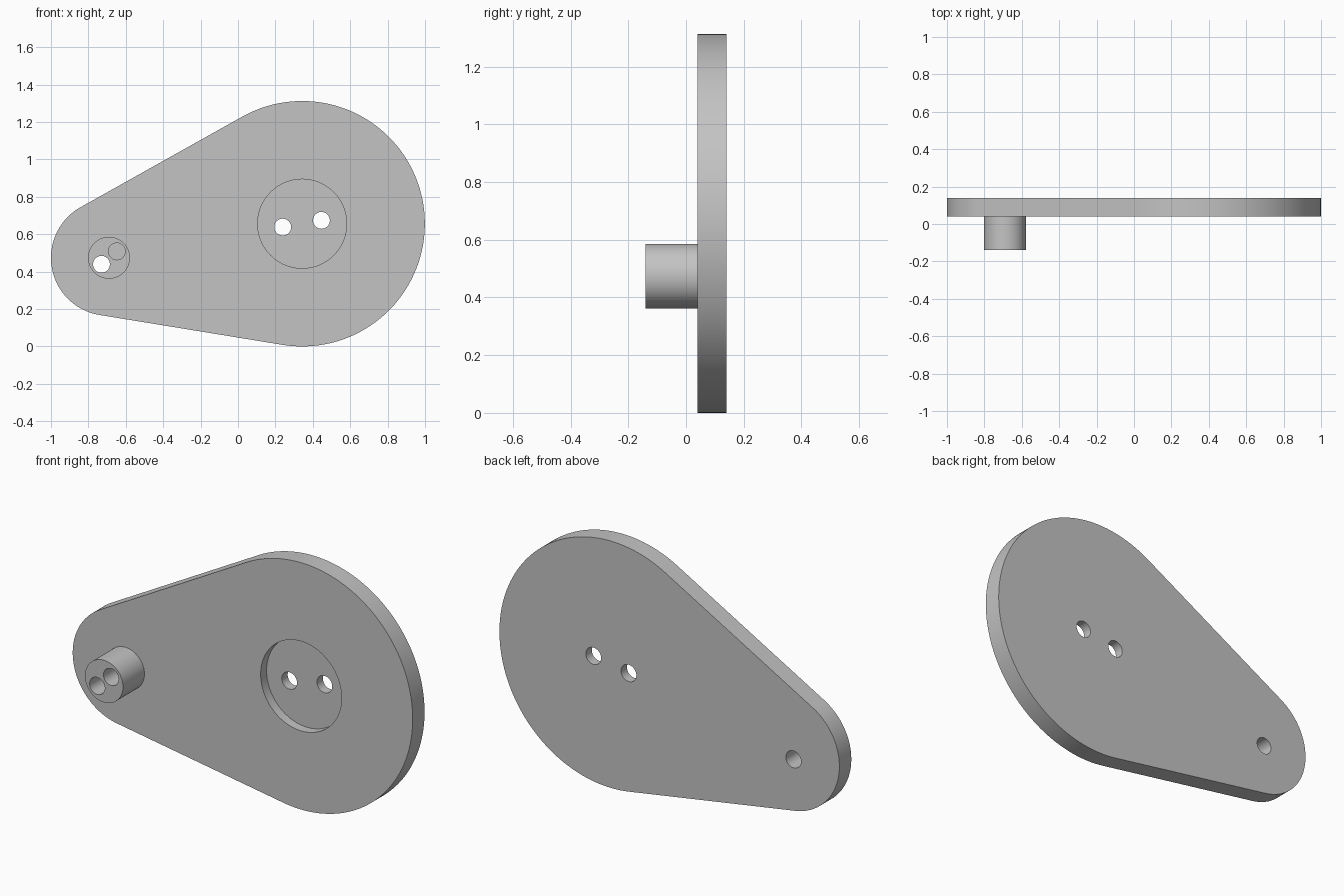
import bpy, bmesh, math
from mathutils import Vector, Matrix

cube = bpy.data.objects.get("Cube")
if cube:
    bpy.data.objects.remove(cube)

BIG, BIG_R = Vector((0.343, 0.656)), 0.656
SMALL, SMALL_R = Vector((-0.69, 0.474)), 0.31
FRONT, BACK, BOSS_FRONT = 0.04, 0.14, -0.14
HOLE_R = 0.045

grey = bpy.data.materials.new("grey metal")
grey.use_nodes = True
grey.diffuse_color = (0.55, 0.55, 0.55, 1)
grey.node_tree.nodes["Principled BSDF"].inputs["Base Color"].default_value = grey.diffuse_color


def make_object(name, bm):
    bmesh.ops.recalc_face_normals(bm, faces=bm.faces)
    mesh = bpy.data.meshes.new(name)
    bm.to_mesh(mesh)
    bm.free()
    mesh.materials.append(grey)
    obj = bpy.data.objects.new(name, mesh)
    bpy.context.collection.objects.link(obj)
    return obj


def cylinder(name, x, z, radius, y0, y1, sides=64):
    """Cylinder lying along y."""
    bm = bmesh.new()
    place = Matrix.Translation((x, (y0 + y1) / 2, z)) @ Matrix.Rotation(math.pi / 2, 4, "X")
    bmesh.ops.create_cone(bm, cap_ends=True, segments=sides, radius1=radius,
                          radius2=radius, depth=y1 - y0, matrix=place)
    return make_object(name, bm)


def arc(centre, radius, start, end, steps):
    angles = [start + (end - start) * i / steps for i in range(steps + 1)]
    return [centre + radius * Vector((math.cos(a), math.sin(a))) for a in angles]


def combine(target, tool, operation):
    """Apply one boolean step and discard the tool."""
    tool.hide_render = True
    mod = target.modifiers.new("step", "BOOLEAN")
    mod.operation, mod.object, mod.solver = operation, tool, "EXACT"
    bpy.ops.object.select_all(action="DESELECT")
    target.select_set(True)
    bpy.context.view_layer.objects.active = target
    bpy.ops.object.modifier_apply(modifier=mod.name)
    bpy.data.objects.remove(tool)


# Tapered plate: two arcs joined by their common tangents
axis = BIG - SMALL
tilt = math.atan2(axis.y, axis.x)
tangent = math.acos((BIG_R - SMALL_R) / axis.length)
turn = math.pi - tangent
outline = arc(BIG, BIG_R, tilt - turn, tilt + turn, 96)
outline += arc(SMALL, SMALL_R, tilt + turn, tilt - turn + math.tau, 48)

bm = bmesh.new()
face = bm.faces.new([bm.verts.new((p.x, FRONT, p.y)) for p in outline])
side = bmesh.ops.extrude_face_region(bm, geom=[face], use_keep_orig=True)["geom"]
bmesh.ops.translate(bm, vec=(0, BACK - FRONT, 0),
                    verts=[v for v in side if isinstance(v, bmesh.types.BMVert)])
arm = make_object("crank_arm", bm)

# Boss on the narrow end
boss = cylinder("boss", SMALL.x, SMALL.y, 0.112, BOSS_FRONT, FRONT + 0.03)
combine(arm, boss, "UNION")

# Round pocket in the wide end
pocket = cylinder("pocket_cutter", BIG.x, BIG.y, 0.238, FRONT - 0.1, FRONT + 0.05, 96)
combine(arm, pocket, "DIFFERENCE")

# Through holes, then the blind hole in the boss
for x, z in ((0.239, 0.638), (0.446, 0.674), (-0.73, 0.439)):
    combine(arm, cylinder("hole_cutter", x, z, HOLE_R, -0.3, 0.3, 40), "DIFFERENCE")
combine(arm, cylinder("blind_cutter", -0.648, 0.508, HOLE_R, -0.3, FRONT, 40), "DIFFERENCE")

bpy.ops.object.shade_smooth_by_angle(angle=math.radians(30))
